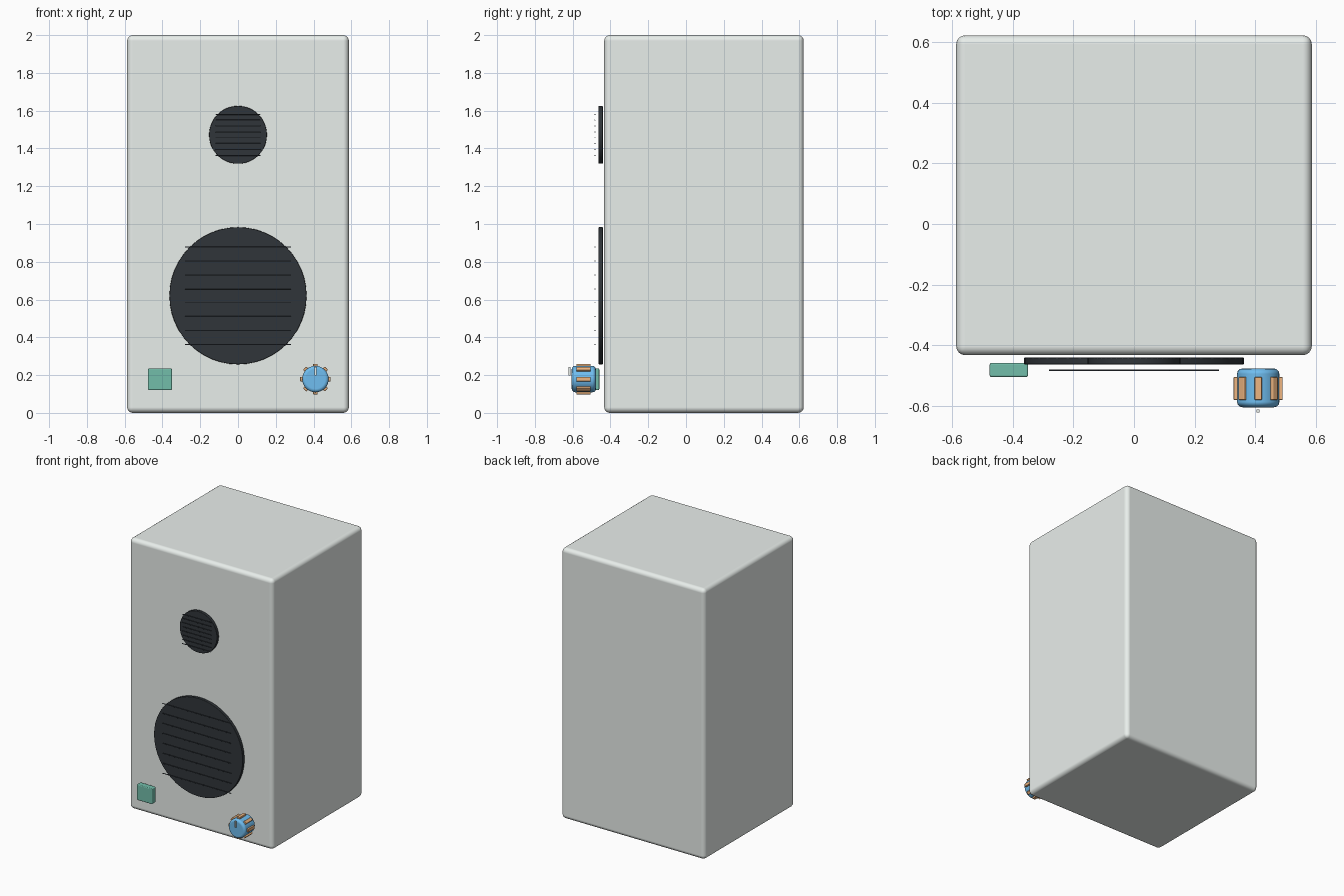
import bpy
from math import pi, sin, cos

if "Cube" in bpy.data.objects:
    bpy.data.objects.remove(bpy.data.objects["Cube"])


def material(name, rgb):
    m = bpy.data.materials.new(name)
    m.diffuse_color = (*rgb, 1)
    m.use_nodes = True
    m.node_tree.nodes["Principled BSDF"].inputs["Base Color"].default_value = m.diffuse_color
    return m


SHELL = material("pale_shell", (0.815, 0.86, 0.835))
DARK = material("charcoal", (0.03, 0.036, 0.042))
SLAT = material("slat_grey", (0.08, 0.1, 0.125))
BLUE = material("blue", (0.16, 0.51, 0.87))
ORANGE = material("orange", (0.87, 0.47, 0.22))
TEAL = material("teal", (0.17, 0.51, 0.4))
WHITE = material("pointer_white", (0.815, 0.86, 0.835))


def finish(name, mat, bevel, segments):
    ob = bpy.context.object
    ob.name = name
    ob.data.materials.append(mat)
    if bevel:
        # Smooth rounded edges, flat faces kept flat
        bpy.ops.object.shade_smooth_by_angle()
        mod = ob.modifiers.new("Bevel", "BEVEL")
        mod.width, mod.segments = bevel, segments
        mod.limit_method = 'ANGLE'
        mod.harden_normals = True
        bpy.ops.object.modifier_apply(modifier=mod.name)
    return ob


def box(name, loc, size, mat, bevel=0, segments=3, tilt=0):
    bpy.ops.mesh.primitive_cube_add(size=1, location=loc)
    ob = bpy.context.object
    ob.scale = size
    bpy.ops.object.transform_apply(location=False, rotation=False, scale=True)
    finish(name, mat, bevel, segments)
    ob.rotation_euler.y = tilt
    return ob


def disc(name, loc, radius, depth, mat, bevel, segments=2, sides=48):
    # Cylinder whose axis runs front to back
    bpy.ops.mesh.primitive_cylinder_add(vertices=sides, radius=radius, depth=depth,
                                        location=loc, rotation=(pi / 2, 0, 0))
    return finish(name, mat, bevel, segments)


# Cabinet
box("cabinet", (0, 0.095, 1), (1.174, 1.056, 2), SHELL, 0.03, 4)


# Driver discs with floating grille slats
def driver(name, z, r):
    disc(name, (0, -0.452, z), r, 0.023, DARK, 0.003)
    for i in range(8):
        dz = r * 0.71 * (2 * i / 7 - 1)
        box(f"{name}_slat_{i + 1}", (0, -0.482, z + dz), (r * 1.55, 0.005, 0.005),
            SLAT, 0.0015, 2)


driver("woofer", 0.62, 0.363)
driver("tweeter", 1.472, 0.153)

# Power button
box("power_button", (-0.413, -0.482, 0.178), (0.127, 0.046, 0.115), TEAL, 0.006)

# Volume knob with grip ribs and pointer
KX, KZ = 0.41, 0.179
disc("volume_knob", (KX, -0.541, KZ), 0.07, 0.128, BLUE, 0.018, 3, 32)
for i in range(8):
    a = i * pi / 4
    box(f"knob_rib_{i + 1}", (KX + 0.073 * cos(a), -0.543, KZ + 0.073 * sin(a)),
        (0.016, 0.076, 0.024), ORANGE, 0.003, 2, -a)
box("knob_pointer", (KX, -0.617, KZ + 0.042), (0.01, 0.01, 0.046), WHITE)
